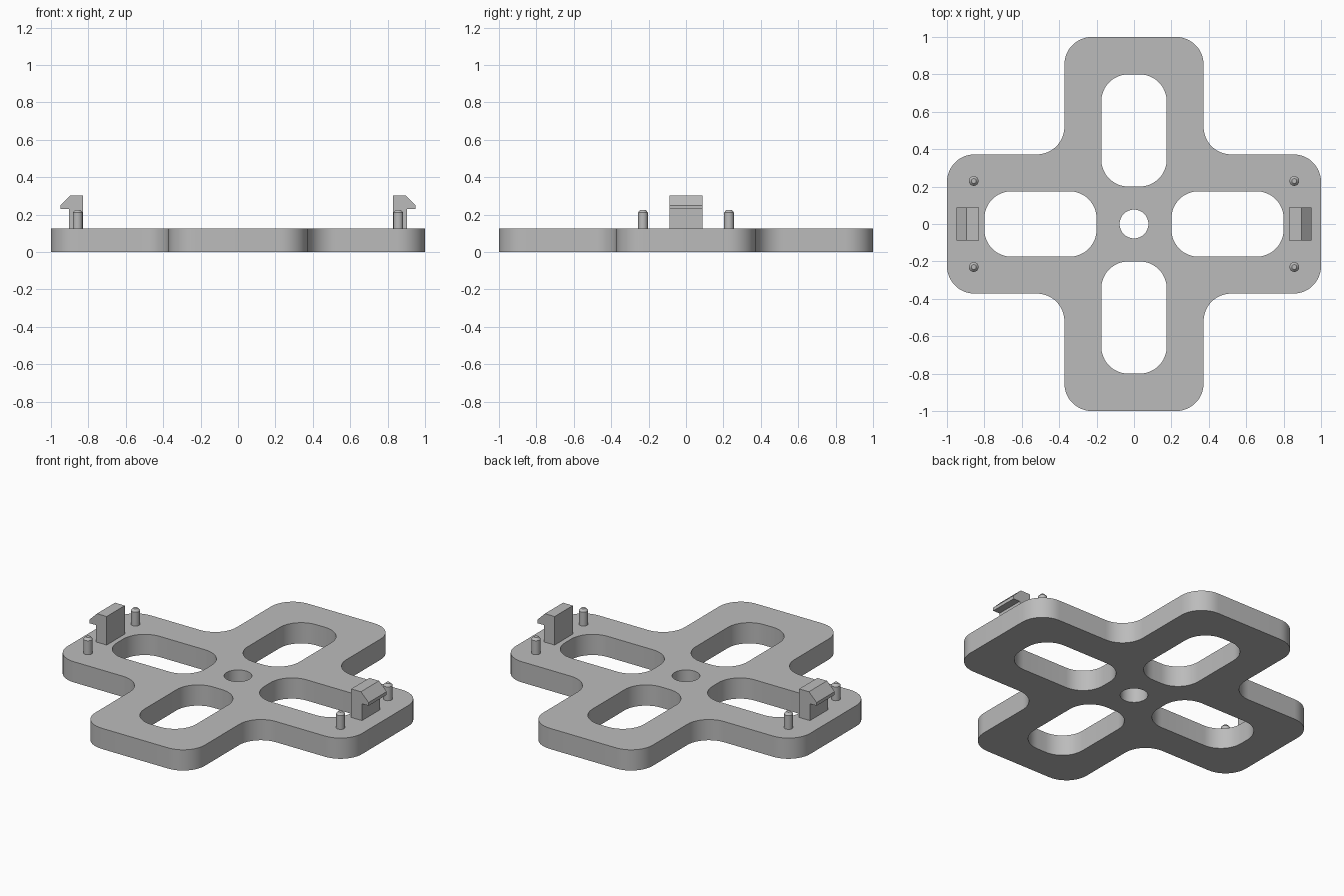
import bpy, bmesh, math
from mathutils import Vector, Matrix

cube = bpy.data.objects.get("Cube")
if cube:
    bpy.data.objects.remove(cube, do_unlink=True)

TOP = 0.127

grey = bpy.data.materials.new("plain_grey")
grey.use_nodes = True
colour = (0.5, 0.5, 0.5, 1)
grey.diffuse_color = colour
grey.node_tree.nodes["Principled BSDF"].inputs["Base Color"].default_value = colour


def finish(name, bm):
    """Turn a bmesh into a named, shaded object."""
    bmesh.ops.recalc_face_normals(bm, faces=bm.faces)
    mesh = bpy.data.meshes.new(name)
    bm.to_mesh(mesh)
    bm.free()
    mesh.materials.append(grey)
    mesh.shade_smooth()
    mesh.set_sharp_from_angle(angle=math.radians(25))
    obj = bpy.data.objects.new(name, mesh)
    bpy.context.collection.objects.link(obj)
    return obj


def rounded(corners, radius, steps=12):
    """Round every right-angled corner of a closed outline."""
    pts = []
    n = len(corners)
    for i, corner in enumerate(corners):
        p = Vector(corner)
        a = (Vector(corners[i - 1]) - p).normalized()
        b = (Vector(corners[(i + 1) % n]) - p).normalized()
        centre = p + (a + b) * radius
        for k in range(steps + 1):
            t = math.pi / 2 * k / steps
            pts.append(centre - radius * (b * math.cos(t) + a * math.sin(t)))
    return pts


def extrude(bm, faces, offset):
    result = bmesh.ops.extrude_face_region(bm, geom=faces)
    verts = [g for g in result["geom"] if isinstance(g, bmesh.types.BMVert)]
    bmesh.ops.translate(bm, verts=verts, vec=offset)


# Cross-shaped plate: rounded outline, four slots and a centre hole
w, slot_w = 0.372, 0.175
arm = [(1, -w), (1, w), (w, w)]
slot = rounded([(0.2, -slot_w), (0.8, -slot_w), (0.8, slot_w), (0.2, slot_w)], 0.145)
turns = [Matrix.Rotation(math.pi / 2 * i, 2) for i in range(4)]
outline = [turn @ Vector(p) for turn in turns for p in arm]
hole = [Vector((math.cos(a), math.sin(a))) * 0.077
        for a in (math.tau * i / 48 for i in range(48))]
loops = [rounded(outline, 0.147), hole] + [[t @ p for p in slot] for t in turns]

bm = bmesh.new()
for loop in loops:
    verts = [bm.verts.new((p.x, p.y, 0)) for p in loop]
    for i, v in enumerate(verts):
        bm.edges.new((verts[i - 1], v))
bmesh.ops.triangle_fill(bm, edges=bm.edges[:], use_beauty=True, normal=(0, 0, 1))
extrude(bm, bm.faces[:], (0, 0, TOP))
finish("cross_plate", bm)

# Snap hooks with outward barbs, and the locating pins beside them
hook = [(0.83, TOP - 0.01), (0.903, TOP - 0.01), (0.903, 0.23), (0.948, 0.23),
        (0.948, 0.25), (0.896, 0.302), (0.83, 0.302)]
pin = [(0.026, TOP - 0.01), (0.026, 0.212), (0.013, 0.226)]

for side, s in (("left", 1), ("right", -1)):
    bm = bmesh.new()
    face = bm.faces.new([bm.verts.new((s * x, -0.088, z)) for x, z in hook])
    extrude(bm, [face], (0, 0.176, 0))
    finish(side + "_snap_hook", bm)

    for end, e in (("front", -1), ("back", 1)):
        bm = bmesh.new()
        rings = []
        for r, z in pin:
            rings.append([bm.verts.new((s * 0.857 + r * math.cos(math.tau * i / 24),
                                        e * 0.23 + r * math.sin(math.tau * i / 24), z))
                          for i in range(24)])
        for low, high in zip(rings, rings[1:]):
            for i in range(24):
                bm.faces.new((low[i - 1], low[i], high[i], high[i - 1]))
        bm.faces.new(rings[-1])
        bm.faces.new(rings[0])
        finish(f"{side}_{end}_pin", bm)
